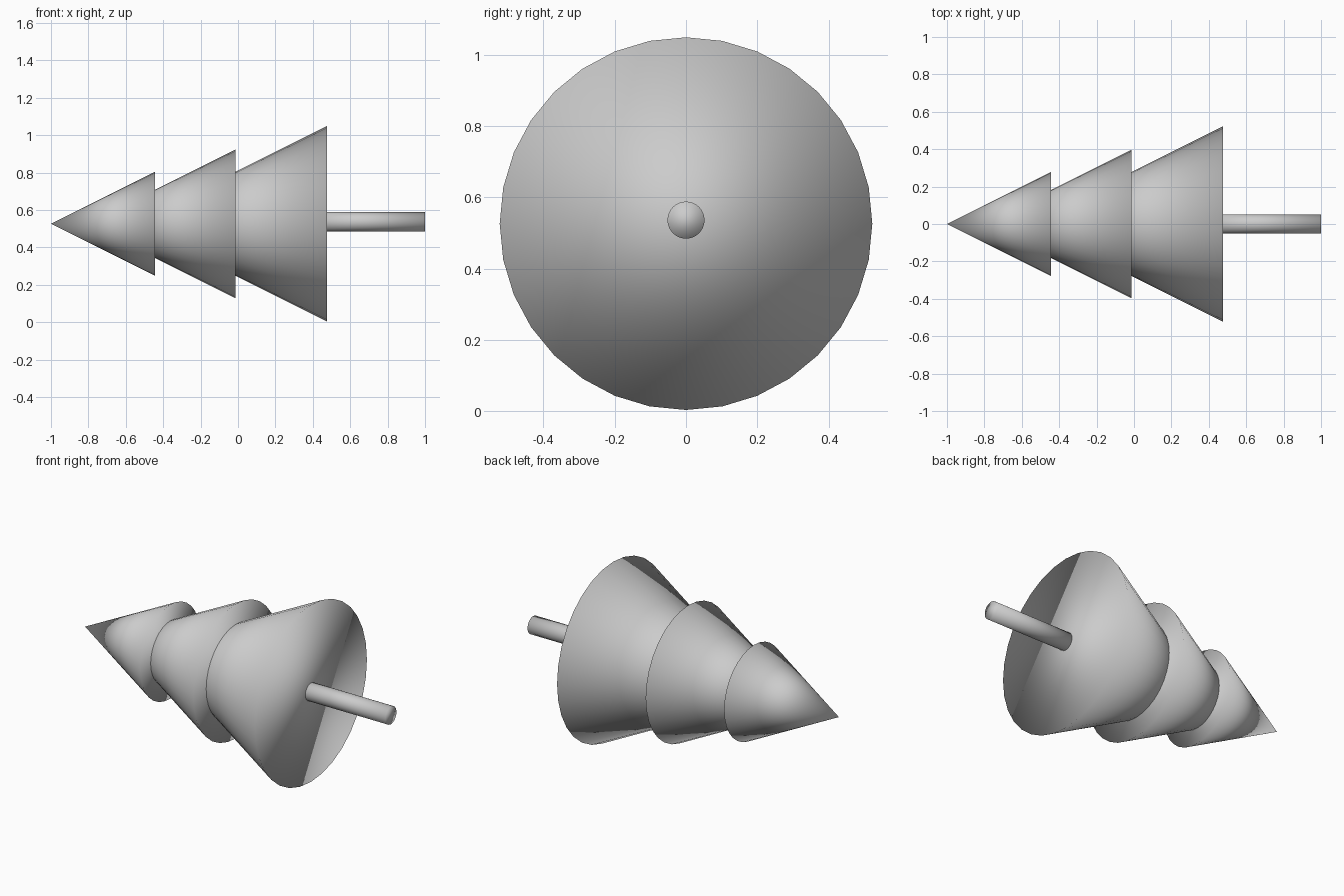
import bpy
from math import radians

if "Cube" in bpy.data.objects:
    bpy.data.objects.remove(bpy.data.objects["Cube"])

AXIS_Z = 0.526   # height of the tree's lying axis


def smooth(obj):
    for face in obj.data.polygons:
        face.use_smooth = True


# Foliage tiers: full cones pointing to -x, each as long as its base is wide
def tier(name, base_x, radius):
    bpy.ops.mesh.primitive_cone_add(
        vertices=32, radius1=radius, radius2=0, depth=2 * radius,
        location=(base_x - radius, 0, AXIS_Z), rotation=(0, radians(-90), 0))
    obj = bpy.context.object
    obj.name = name
    smooth(obj)


for name, base_x, radius in (("top_tier", -0.444, 0.278),
                             ("middle_tier", -0.014, 0.397),
                             ("bottom_tier", 0.477, 0.523)):
    tier(name, base_x, radius)

# Trunk: thin cylinder starting inside the bottom tier
start, end = 0.35, 1.0
bpy.ops.mesh.primitive_cylinder_add(
    vertices=32, radius=0.052, depth=end - start,
    location=((start + end) / 2, 0, 0.536), rotation=(0, radians(-90), 0))
trunk = bpy.context.object
trunk.name = "trunk"
smooth(trunk)
